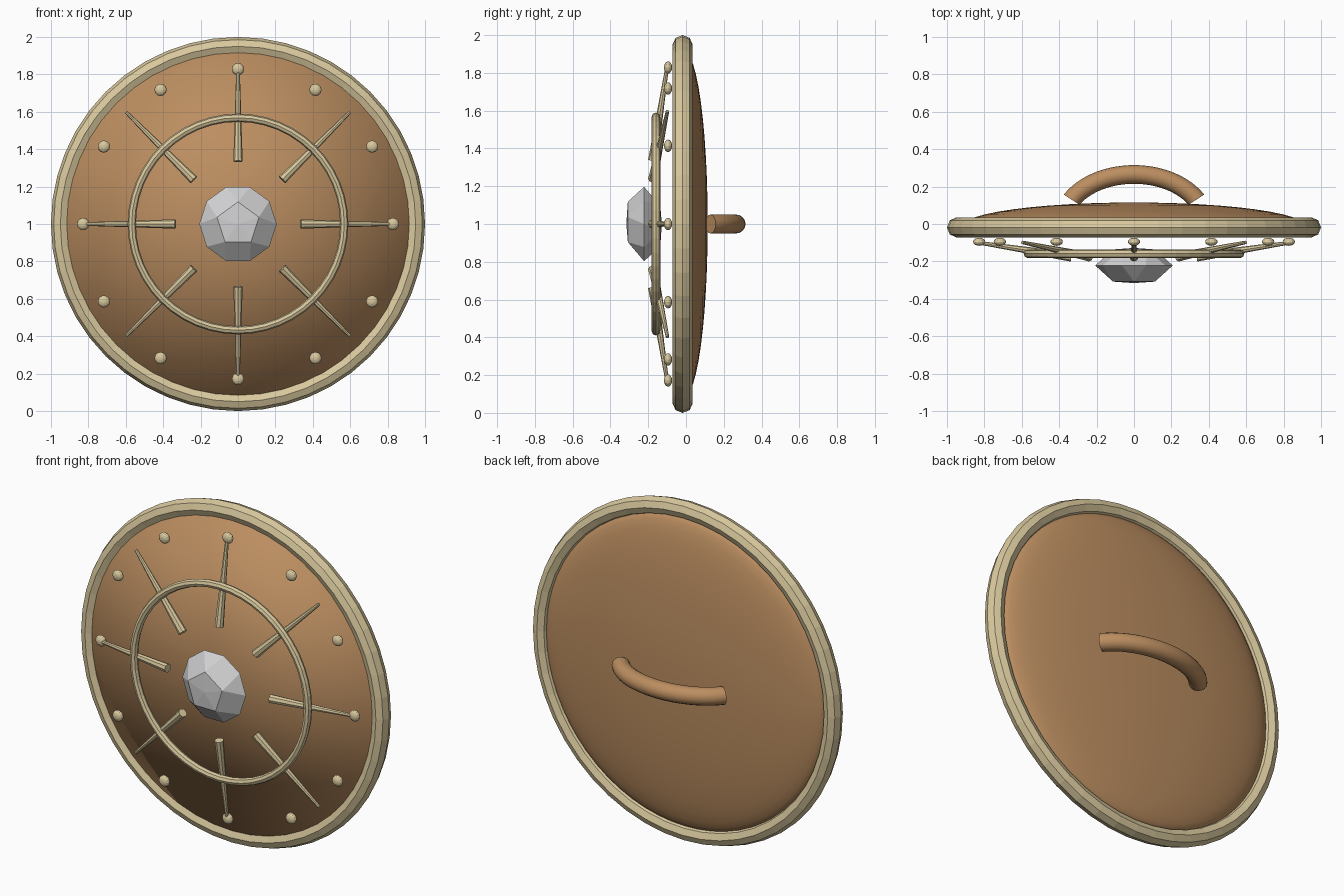
import bpy, bmesh
from math import sin, cos, pi, radians
from mathutils import Matrix, Vector

cube = bpy.data.objects.get("Cube")
if cube:
    bpy.data.objects.remove(cube, do_unlink=True)

# Local parts are built facing +Z, then stood up to face -Y
STAND = Matrix.Translation((0, 0, 1)) @ Matrix.Rotation(pi / 2, 4, 'X')


def material(name, rgb):
    mat = bpy.data.materials.new(name)
    mat.use_nodes = True
    mat.diffuse_color = (*rgb, 1)
    mat.node_tree.nodes["Principled BSDF"].inputs["Base Color"].default_value = (*rgb, 1)
    return mat


WOOD = material("brown leather", (0.50, 0.27, 0.118))
BRASS = material("pale brass", (0.69, 0.58, 0.34))
SILVER = material("silver", (0.64, 0.64, 0.65))


def finish(bm, name, mat, smooth=False):
    bmesh.ops.recalc_face_normals(bm, faces=bm.faces)
    bm.transform(STAND)
    for f in bm.faces:
        f.smooth = smooth
    mesh = bpy.data.meshes.new(name)
    bm.to_mesh(mesh)
    bm.free()
    mesh.materials.append(mat)
    obj = bpy.data.objects.new(name, mesh)
    bpy.context.collection.objects.link(obj)
    return obj


def circle(bm, radius, height, count, turn=0.0):
    """Vertices evenly spaced around local Z."""
    angles = (turn + 2 * pi * i / count for i in range(count))
    return [bm.verts.new((radius * cos(a), radius * sin(a), height)) for a in angles]


def bridge(bm, p, q):
    """Quads between two closed loops of equal length."""
    for j in range(len(p)):
        k = (j + 1) % len(p)
        bm.faces.new((p[j], p[k], q[k], q[j]))


def fan(bm, loop, height):
    tip = bm.verts.new((0, 0, height))
    for j in range(len(loop)):
        bm.faces.new((loop[j], loop[(j + 1) % len(loop)], tip))


def ring(name, major, minor, depth, height, sides, mat):
    """Torus about local Z with an elliptical section."""
    bm = bmesh.new()
    loops = [circle(bm, major + minor * cos(b), height + depth * sin(b), 48)
             for b in (2 * pi * j / sides for j in range(sides))]
    for j in range(sides):
        bridge(bm, loops[j], loops[(j + 1) % sides])
    finish(bm, name, mat)


# Shield body: flat front plate with a shallow dome bulging backward
FRONT, BASE, BULGE, RADIUS, ROWS = 0.056, 0.01, 0.125, 0.915, 12
bm = bmesh.new()
loops = [circle(bm, RADIUS + 0.01, FRONT, 64)]
for j in range(ROWS):
    t = pi / 2 * j / ROWS
    loops.append(circle(bm, RADIUS * cos(t), BASE - BULGE * sin(t), 64))
for p, q in zip(loops, loops[1:]):
    bridge(bm, p, q)
fan(bm, loops[0], FRONT)
fan(bm, loops[-1], BASE - BULGE)
finish(bm, "shield_body", WOOD, True)

# Rim and decorative inner ring
ring("rim", 0.95, 0.05, 0.053, 0.018, 8, BRASS)
ring("front_ring", 0.568, 0.022, 0.023, 0.159, 8, BRASS)

# Tapered radial bars
for n in range(8):
    a = n * pi / 4
    out = Vector((cos(a), sin(a), 0))
    start = out * 0.335 + Vector((0, 0, 0.176))
    end = out * 0.845 + Vector((0, 0, 0.098))
    axis = end - start
    bm = bmesh.new()
    bmesh.ops.create_cone(bm, cap_ends=True, segments=8, radius1=0.025,
                          radius2=0.009, depth=axis.length)
    bm.transform(Matrix.Translation((start + end) / 2)
                 @ axis.to_track_quat('Z', 'Y').to_matrix().to_4x4())
    finish(bm, f"radial_bar_{n + 1}", BRASS)

# Studs around the edge
for n in range(12):
    a = n * pi / 6
    bm = bmesh.new()
    bmesh.ops.create_uvsphere(bm, u_segments=12, v_segments=8, radius=0.033)
    bm.transform(Matrix.Translation((0.828 * cos(a), 0.828 * sin(a), 0.095))
                 @ Matrix.Diagonal((1, 1, 0.65, 1)))
    finish(bm, f"stud_{n + 1}", BRASS)

# Faceted centre boss: ten-sided girdle with five-sided crowns
bm = bmesh.new()
circle(bm, 0.207, 0.222, 10)
for side in (1, -1):
    circle(bm, 0.118, 0.222 + side * 0.086, 5, side * pi / 2)
    bm.verts.new((0, 0, 0.222 + side * 0.094))
bmesh.ops.convex_hull(bm, input=bm.verts)
finish(bm, "centre_boss", SILVER)

# Curved grip on the back: a round tube swept along an arc
bm = bmesh.new()
STEPS, SIDES, TUBE = 24, 16, 0.05
loops = []
for i in range(STEPS + 1):
    t = radians(30 + 120 * i / STEPS)
    centre = Vector((0.385 * cos(t), 0, 0.005 - 0.27 * sin(t)))
    normal = Vector((cos(t) / 0.34, 0, -sin(t) / 0.3)).normalized()
    loops.append([bm.verts.new(centre + TUBE * (normal * cos(b) + Vector((0, sin(b), 0))))
                  for b in (2 * pi * j / SIDES for j in range(SIDES))])
for p, q in zip(loops, loops[1:]):
    bridge(bm, p, q)
bm.faces.new(loops[0])
bm.faces.new(loops[-1])
grip = finish(bm, "back_grip", WOOD)
bpy.ops.object.select_all(action='DESELECT')
grip.select_set(True)
bpy.context.view_layer.objects.active = grip
bpy.ops.object.shade_smooth_by_angle(angle=radians(40))
